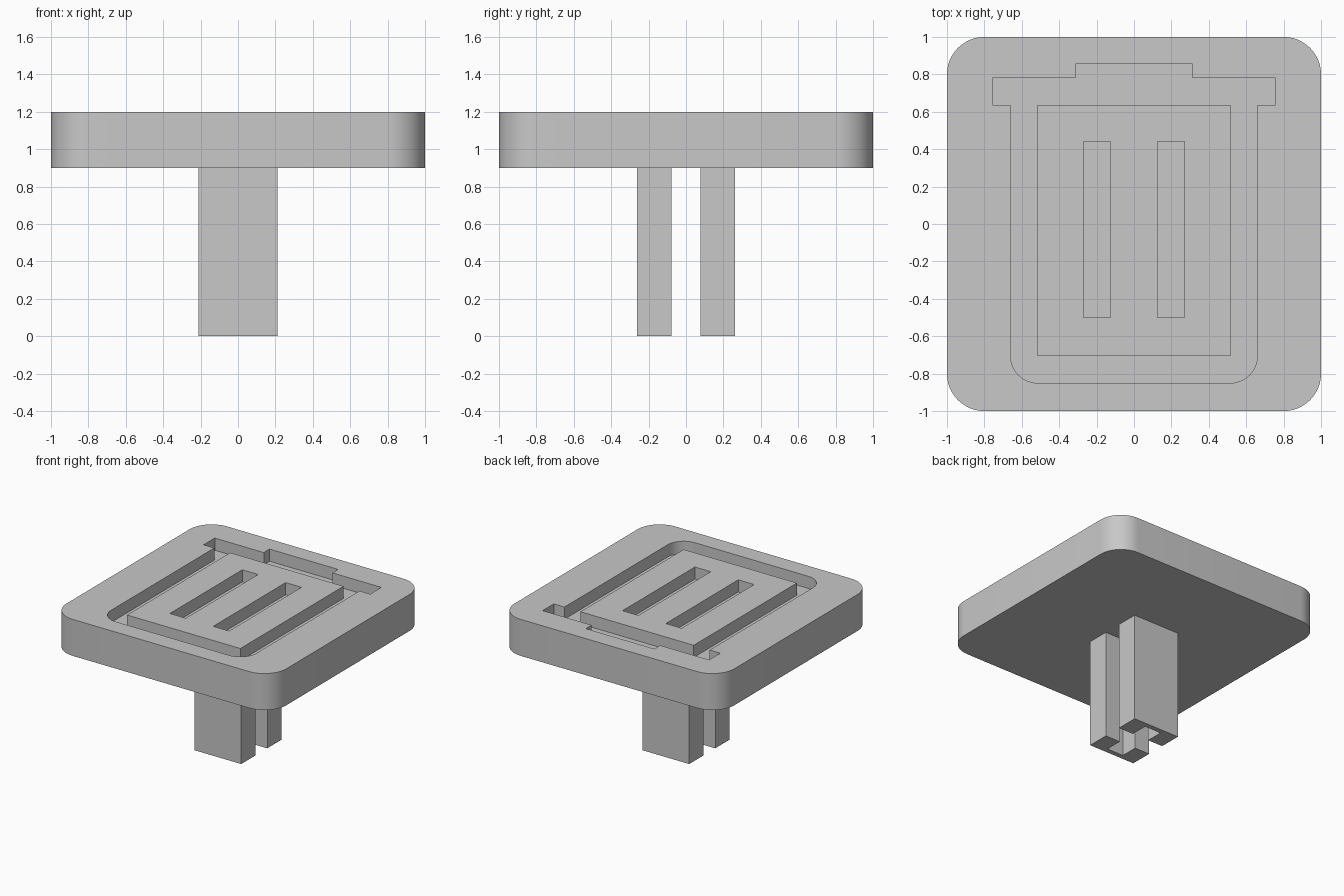
import bpy, bmesh, math

if "Cube" in bpy.data.objects:
    bpy.data.objects.remove(bpy.data.objects["Cube"], do_unlink=True)

grey = bpy.data.materials.new("light grey")
grey.use_nodes = True
COLOUR = (0.58, 0.58, 0.58, 1)
grey.diffuse_color = COLOUR
grey.node_tree.nodes["Principled BSDF"].inputs["Base Color"].default_value = COLOUR


def prism(name, outline, bottom, top):
    """Extrude a closed 2D outline between two heights."""
    bm = bmesh.new()
    face = bm.faces.new([bm.verts.new((x, y, bottom)) for x, y in outline])
    ext = bmesh.ops.extrude_face_region(bm, geom=[face])
    for v in ext["geom"]:
        if isinstance(v, bmesh.types.BMVert):
            v.co.z = top
    bmesh.ops.recalc_face_normals(bm, faces=bm.faces)
    mesh = bpy.data.meshes.new(name)
    bm.to_mesh(mesh)
    bm.free()
    mesh.materials.append(grey)
    obj = bpy.data.objects.new(name, mesh)
    bpy.context.collection.objects.link(obj)
    return obj


def rect(x0, x1, y0, y1):
    return [(x0, y0), (x1, y0), (x1, y1), (x0, y1)]


def arc(cx, cy, r, start, steps=12):
    """Quarter circle, counter-clockwise from a start angle in degrees."""
    angles = [math.radians(start + 90 * i / steps) for i in range(steps + 1)]
    return [(cx + r * math.cos(a), cy + r * math.sin(a)) for a in angles]


def mirrored(half):
    """Close a right-hand half outline with its mirror image."""
    return half + [(-x, y) for x, y in reversed(half)]


def cut(obj, cutter):
    mod = obj.modifiers.new("cut", "BOOLEAN")
    mod.operation = "DIFFERENCE"
    mod.solver = "EXACT"
    mod.object = cutter
    bpy.context.view_layer.objects.active = obj
    bpy.ops.object.modifier_apply(modifier=mod.name)
    bpy.data.objects.remove(cutter, do_unlink=True)


TOP, UNDER, FLOOR = 1.2, 0.9, 1.1

# Rounded square plate
R = 0.2
plate = prism("plate", mirrored(arc(1 - R, R - 1, R, -90) + arc(1 - R, 1 - R, R, 0)),
              UNDER, TOP)

# Sunken bin outline: rounded body, wide lid and handle
r = 0.145
bin_half = arc(0.66 - r, -0.85 + r, r, -90) + [
    (0.66, 0.635), (0.757, 0.635), (0.757, 0.78), (0.312, 0.78), (0.312, 0.855)]
cut(plate, prism("bin_cutter", mirrored(bin_half), FLOOR, TOP + 0.1))

# Raised panel inside the bin, with two upright slots
panel = prism("bin_panel", rect(-0.515, 0.515, -0.705, 0.635), FLOOR, TOP)
for side in (-1, 1):
    cx = side * 0.197
    cut(panel, prism("slot_cutter", rect(cx - 0.072, cx + 0.072, -0.5, 0.44),
                     FLOOR - 0.05, TOP + 0.1))

# Two stem legs, each grooved on its inner face
leg_half = [(0.075, 0.22), (0.075, 0.077), (0.212, 0.077), (0.212, 0.261)]
for name, side in (("front_leg", -1), ("back_leg", 1)):
    prism(name, mirrored([(x, side * y) for x, y in leg_half]), 0, UNDER)

# Smooth the rounded corners, keep the edges sharp
bpy.ops.object.select_all(action="DESELECT")
plate.select_set(True)
bpy.context.view_layer.objects.active = plate
bpy.ops.object.shade_smooth_by_angle(angle=math.radians(30))
